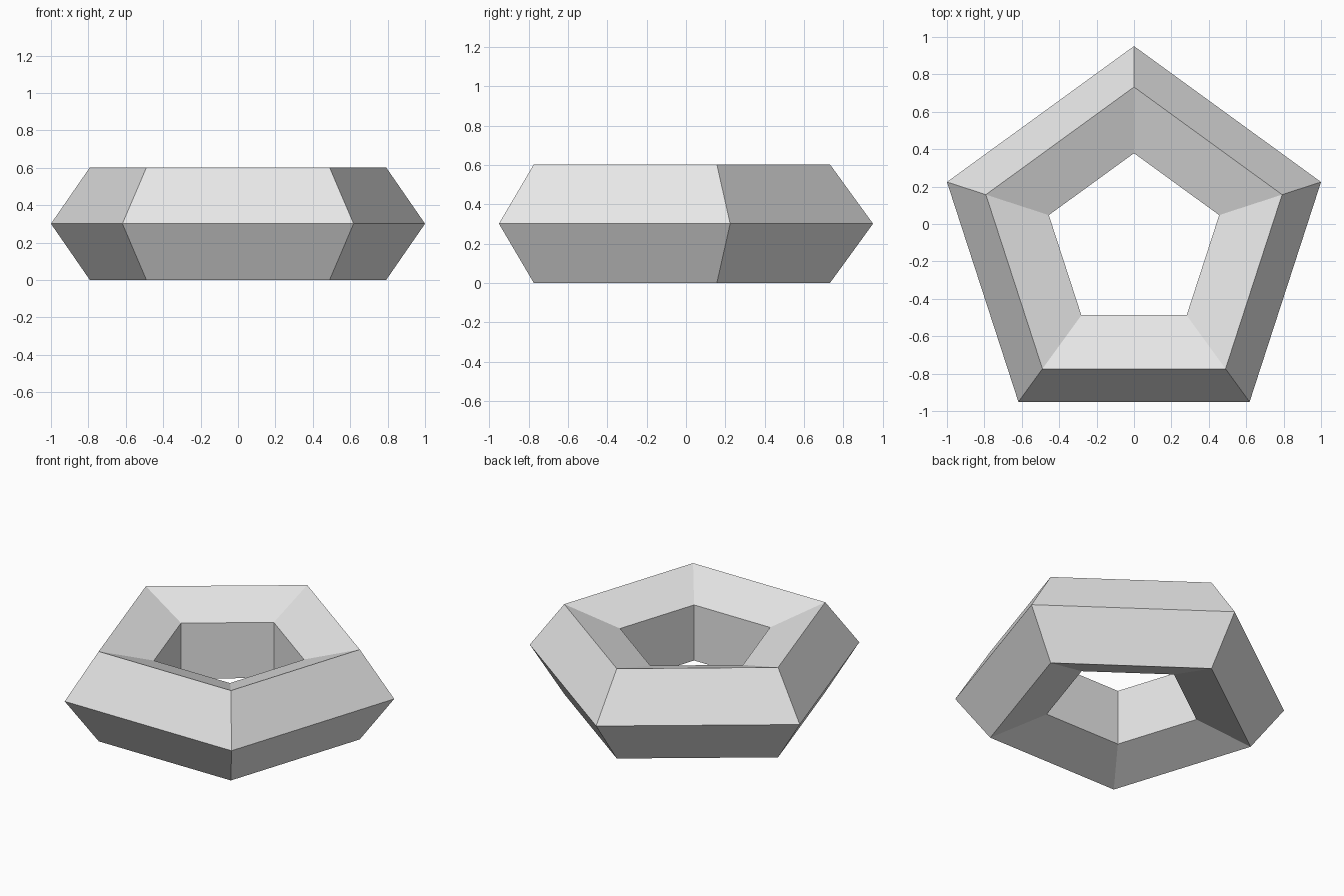
import bpy
import bmesh
from math import cos, sin, pi

cube = bpy.data.objects.get("Cube")
if cube:
    bpy.data.objects.remove(cube, do_unlink=True)

SIDES = 5
OUTER = 1 / cos(pi / 10)                 # corner radius for a width of 2
TUBE = 0.3165                            # radius of the cross-section
RING = OUTER - TUBE
HALF_HEIGHT = TUBE * sin(2 * pi / SIDES)
SHIFT_Y = -OUTER * (1 - cos(pi / SIDES)) / 2

# Plain grey surface
grey = bpy.data.materials.new("light_grey")
grey.use_nodes = True
colour = (0.8, 0.8, 0.8, 1)
grey.diffuse_color = colour
grey.node_tree.nodes["Principled BSDF"].inputs["Base Color"].default_value = colour

# Five-sided ring with a five-sided cross-section
bm = bmesh.new()
rings = []
for i in range(SIDES):
    turn = pi / 2 + 2 * pi * i / SIDES
    section = []
    for j in range(SIDES):
        a = 2 * pi * j / SIDES
        r = RING + TUBE * cos(a)
        section.append(bm.verts.new((r * cos(turn), r * sin(turn) + SHIFT_Y,
                                     HALF_HEIGHT + TUBE * sin(a))))
    rings.append(section)

for i in range(SIDES):
    here, there = rings[i], rings[(i + 1) % SIDES]
    for j in range(SIDES):
        k = (j + 1) % SIDES
        bm.faces.new((here[j], there[j], there[k], here[k]))

bmesh.ops.recalc_face_normals(bm, faces=bm.faces)
mesh = bpy.data.meshes.new("pentagon_ring")
bm.to_mesh(mesh)
bm.free()
mesh.materials.append(grey)
ring = bpy.data.objects.new("pentagon_ring", mesh)
bpy.context.collection.objects.link(ring)
